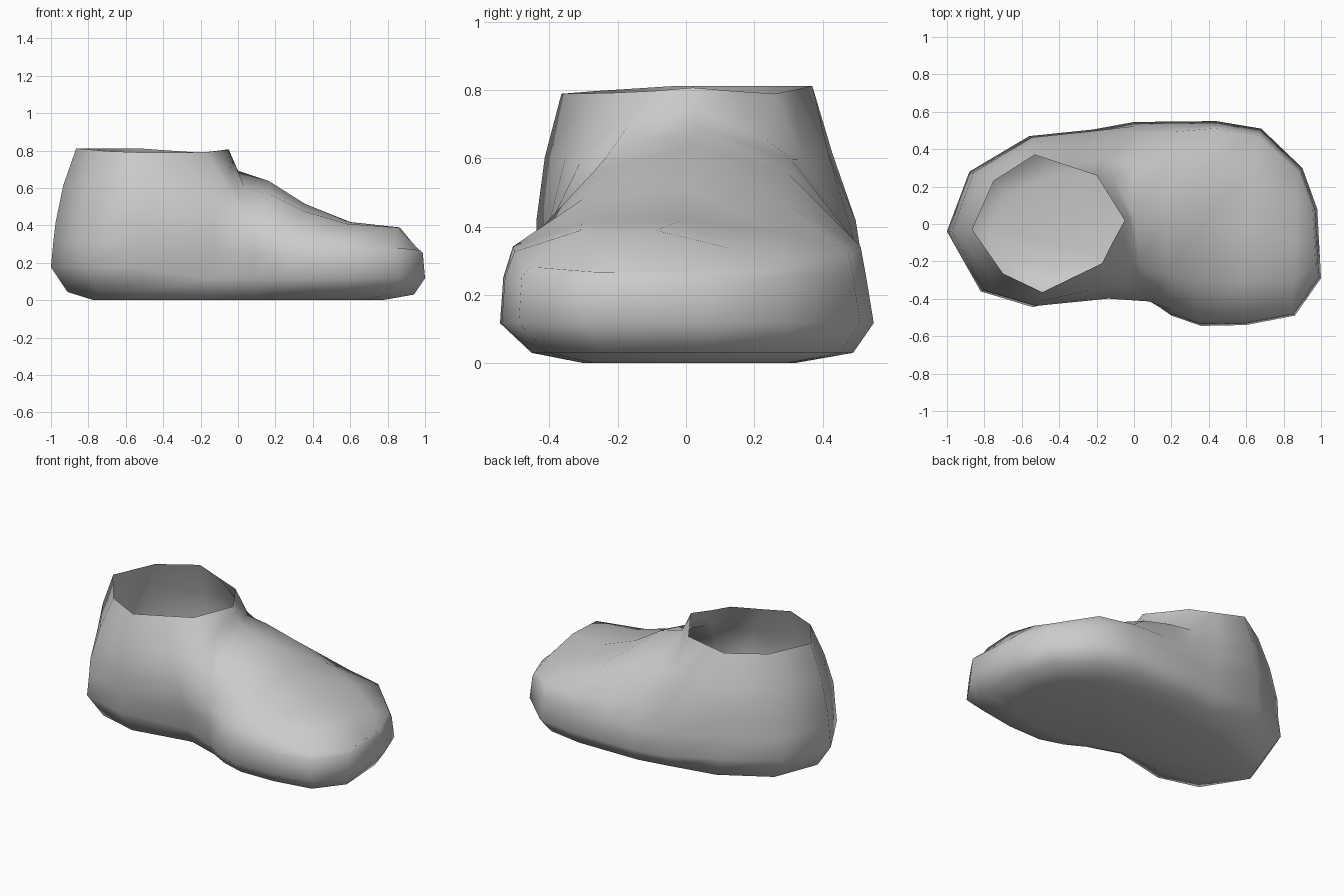
import bpy, bmesh
from mathutils import Vector

if "Cube" in bpy.data.objects:
    bpy.data.objects.remove(bpy.data.objects["Cube"])

# Plan outline of the foot at its widest, from the heel round the -y side
OUT = [(-1, -.04), (-.82, -.36), (-.54, -.445), (-.14, -.405), (.08, -.445),
       (.2, -.49), (.36, -.545), (.6, -.54), (.86, -.49), (1, -.29), (.98, .08),
       (.9, .3), (.68, .51), (.44, .55), (.2, .548), (0, .545), (-.22, .505),
       (-.56, .47), (-.88, .28)]
N = len(OUT)
REAR = {0, 1, 2, 3, 16, 17, 18}
HEEL = {0, 1, 2, 17, 18}
WAIST = 3

bm = bmesh.new()


def ring(pts):
    return [bm.verts.new(p) for p in pts]


def bridge(a, b, closed=True):
    n = len(a)
    for i in range(n if closed else n - 1):
        j = (i + 1) % n
        bm.faces.new((a[i], a[j], b[j], b[i]))


# Sole and side wall: (x scale, y scale on -y side, y scale on +y side, height)
levels = [(.77, .55, .58, .008), (.94, .83, .89, .038), (1, 1, 1, .125),
          (.988, .982, .96, .26)]
pinch = (0, .06, .10, .065)               # waist is narrower near the sole
heel_lift = (0, .014, .06, .055)          # heel is fullest higher up
rings = []
for k, (sx, sn, sp, z) in enumerate(levels):
    r = ring((x * sx, y * (sn if y < 0 else sp), z) for x, y in OUT)
    r[WAIST].co.y += pinch[k]
    r[WAIST + 1].co.y += pinch[k] * .4
    for i in HEEL:
        r[i].co.z += heel_lift[k]
        if k == 1:
            r[i].co.x *= .97
    rings.append(r)

# Shoulder ring: ankle height at the back, falling toward the toe
fall = [.385, .37, .35, .335, .29, .275]
shoulder = []
for i, (x, y) in enumerate(OUT):
    z = .425 if i in REAR else fall[min(i, 19 - i) - 4]
    s = .985 if i in REAR else .895 if i in (14, 15) else .93
    shoulder.append(bm.verts.new((x * .975, y * s, z)))
rings.append(shoulder)
for a, b in zip(rings, rings[1:]):
    bridge(a, b)
bm.faces.new(list(reversed(rings[0])))

# Instep and toe cap: arched rows (outline index, crest x, crest z, side fullness)
tops = [(4, .0, .70, .72, .70), (5, .165, .645, .74, .70), (6, .36, .522, .8, .68),
        (7, .6, .426, .9, .62), (8, .865, .397, 1, .5), (9, .965, .275, 1, 1)]
rows = []
for i, tx, tz, hn, hp in tops:
    p, q = shoulder[i], shoulder[19 - i]
    mx = (p.co.x + q.co.x) / 2
    row = [p]
    for f, h in ((.2, hn), (.5, 1), (.8, hp)):
        c = p.co.lerp(q.co, f)
        c.x += (tx - mx) * h
        c.z += (tz - c.z) * h
        row.append(bm.verts.new(c))
    rows.append(row + [q])
for a, b in zip(rows, rows[1:]):
    bridge(a, b, False)

# Ankle: loop around the opening, lofted to the eight-sided collar
loop = shoulder[0:4] + rows[0] + shoulder[16:]
collar = ring([(-.865, -.03, .82), (-.7, -.265, .805), (-.49, -.365, .797),
               (-.33, -.287, .798), (-.17, -.21, .80), (-.115, -.1, .805),
               (-.05, .02, .815), (-.125, .14, .805), (-.2, .26, .797),
               (-.365, .315, .808), (-.53, .37, .82), (-.75, .23, .82)])
mid = []
for k, (a, b) in enumerate(zip(loop, collar)):
    c = a.co.lerp(b.co, .5)
    if k < 4 or k > 8:                    # rounded heel and ankle sides
        c += (c - Vector((-.45, 0, c.z))) * .03
    mid.append(bm.verts.new(c))
mid[7].co = (-.11, .235, .665)            # small fold beside the instep
mid[8].co = (-.16, .34, .605)
bridge(loop, mid)
bridge(mid, collar)

bmesh.ops.recalc_face_normals(bm, faces=bm.faces)
for f in bm.faces:
    f.smooth = True
me = bpy.data.meshes.new("boot")
bm.to_mesh(me)
bm.free()
boot = bpy.data.objects.new("boot", me)
bpy.context.collection.objects.link(boot)
boot.location.z = -.008
